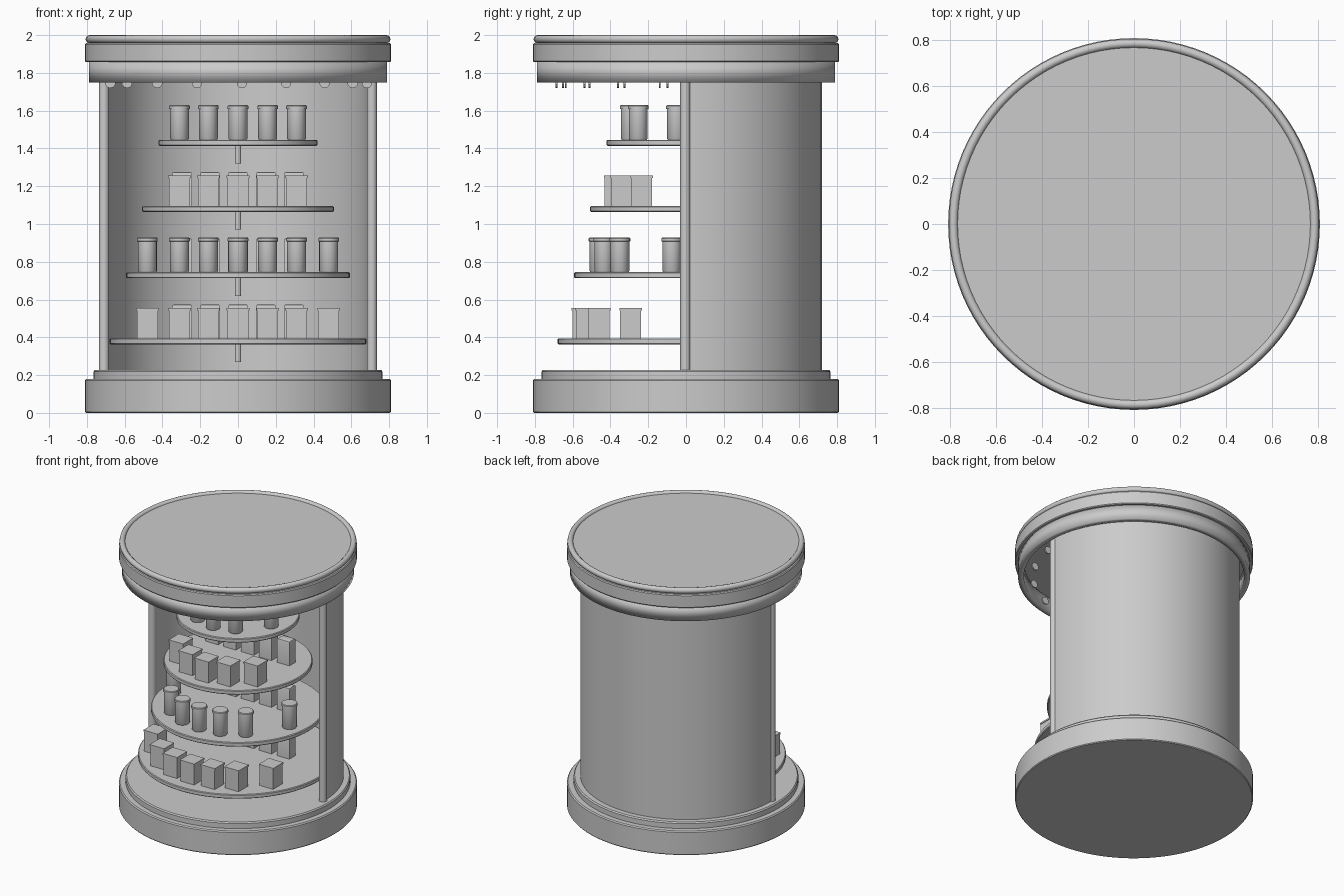
import bpy, bmesh, math

if "Cube" in bpy.data.objects:
    bpy.data.objects.remove(bpy.data.objects["Cube"])

grey = bpy.data.materials.new("plain_grey")
grey.diffuse_color = (0.6, 0.6, 0.6, 1)
grey.use_nodes = True
grey.node_tree.nodes["Principled BSDF"].inputs["Base Color"].default_value = grey.diffuse_color


def finish(name, bm, angle=35):
    bmesh.ops.recalc_face_normals(bm, faces=bm.faces[:])
    me = bpy.data.meshes.new(name)
    bm.to_mesh(me)
    bm.free()
    me.materials.append(grey)
    ob = bpy.data.objects.new(name, me)
    bpy.context.collection.objects.link(ob)
    bpy.ops.object.select_all(action='DESELECT')
    ob.select_set(True)
    bpy.context.view_layer.objects.active = ob
    bpy.ops.object.shade_smooth_by_angle(angle=math.radians(angle))
    return ob


def lathe(name, profile, segs=96, loc=(0, 0), closed=False, angle=35):
    """Revolve (radius, z) points; open profiles get flat end caps."""
    bm = bmesh.new()
    rings = [[bm.verts.new((loc[0] + r * math.cos(2 * math.pi * i / segs),
                            loc[1] + r * math.sin(2 * math.pi * i / segs), z))
              for i in range(segs)] for r, z in profile]
    pairs = list(zip(rings, rings[1:]))
    if closed:
        pairs.append((rings[-1], rings[0]))
    else:
        bm.faces.new(rings[0])
        bm.faces.new(rings[-1])
    for a, b in pairs:
        for i in range(segs):
            j = (i + 1) % segs
            bm.faces.new((a[i], a[j], b[j], b[i]))
    return finish(name, bm, angle)


def box(name, x, y, z, w, d, h, bevel=0.0):
    bm = bmesh.new()
    bmesh.ops.create_cube(bm, size=1)
    for v in bm.verts:
        v.co = (x + v.co.x * w, y + v.co.y * d, z + (v.co.z + 0.5) * h)
    if bevel:
        top = [e for e in bm.edges if all(v.co.z > z + h / 2 for v in e.verts)]
        bmesh.ops.bevel(bm, geom=top, offset=bevel, segments=2, profile=0.5,
                        affect='EDGES')
    return finish(name, bm)


def canister(x, y, z):
    lathe("canister", [(0.046, z), (0.05, z + 0.006), (0.05, z + 0.162), (0.055, z + 0.164),
                       (0.055, z + 0.178), (0.051, z + 0.183)], 24, (x, y))


def carton(x, y, z):
    box("carton", x, y, z, 0.112, 0.112, 0.15)
    box("carton_lid", x, y, z + 0.148, 0.12, 0.12, 0.012)


# Plinth and its upper step
lathe("plinth", [(0.805, 0), (0.81, 0.006), (0.81, 0.172), (0.803, 0.18)])
lathe("plinth_step", [(0.765, 0.178), (0.765, 0.218), (0.758, 0.227)])

# Roof slab, rounded rim and hollow valance
lathe("roof_slab", [(0.805, 1.857), (0.81, 1.863), (0.81, 1.95), (0.805, 1.957),
                    (0.785, 1.957), (0.785, 1.985)])
lathe("roof_rim", [(0.787 + 0.02 * math.cos(a * math.pi / 6),
                    1.979 + 0.021 * math.sin(a * math.pi / 6)) for a in range(12)],
      closed=True)
lathe("valance", [(0.79, 1.86), (0.79, 1.75), (0.75, 1.75), (0.75, 1.86)],
      closed=True, angle=100)

# Half-round back wall
bm = bmesh.new()
rows = []
for i in range(49):
    a = math.pi * i / 48
    rows.append([bm.verts.new((r * math.cos(a), r * math.sin(a), z))
                 for r, z in ((0.72, 0.22), (0.72, 1.86), (0.69, 1.86), (0.69, 0.22))])
for p, q in zip(rows, rows[1:]):
    for k in range(4):
        n = (k + 1) % 4
        bm.faces.new((p[k], p[n], q[n], q[k]))
bm.faces.new(rows[0])
bm.faces.new(rows[-1])
finish("back_wall", bm)

# Round posts closing the wall ends
for s in (-1, 1):
    lathe("end_post", [(0.027, 0.22), (0.027, 1.86)], 20, (s * 0.709, -0.004))

# Small lamp discs under the valance
for k in range(-4, 5):
    a = math.radians(1.7 + 20 * k)
    bm = bmesh.new()
    bmesh.ops.create_cone(bm, cap_ends=True, segments=10, radius1=0.028, radius2=0.028,
                          depth=0.01)
    for v in bm.verts:
        x, y, z = v.co
        v.co = (0.69 * math.sin(a) + x, -0.685 * math.cos(a) + z, 1.747 + y)
    finish("lamp_disc", bm)

# Tiered shelves with a short stem below each
shelves = [(0.68, 0.395), (0.592, 0.745), (0.507, 1.096), (0.42, 1.446)]
for r, z in shelves:
    lathe("shelf", [(r - 0.005, z - 0.032), (r, z - 0.027), (r, z - 0.005), (r - 0.005, z)])
    lathe("shelf_stem", [(0.017, z - 0.125), (0.017, z - 0.03)], 20)

# Front goods: (shelf, item, centre y, [(x, y) mirrored])
goods = [(0, carton, -0.545, [(0.157, -0.525), (0.31, -0.46), (0.48, -0.293)]),
         (1, canister, -0.46, [(0.157, -0.435), (0.31, -0.35), (0.48, -0.075)]),
         (2, carton, -0.375, [(0.157, -0.34), (0.31, -0.235)]),
         (3, canister, -0.295, [(0.157, -0.253), (0.31, -0.05)])]
for shelf, item, y0, pairs in goods:
    z = shelves[shelf][1]
    item(0, y0, z)
    for x, y in pairs:
        item(x, y, z)
        item(-x, y, z)

# Straight back row of taller packets
for r, z in shelves[:3]:
    for k in range(-2, 3):
        box("packet", k * 0.148, 0.15, z, 0.105, 0.075, 0.18, 0.012)
